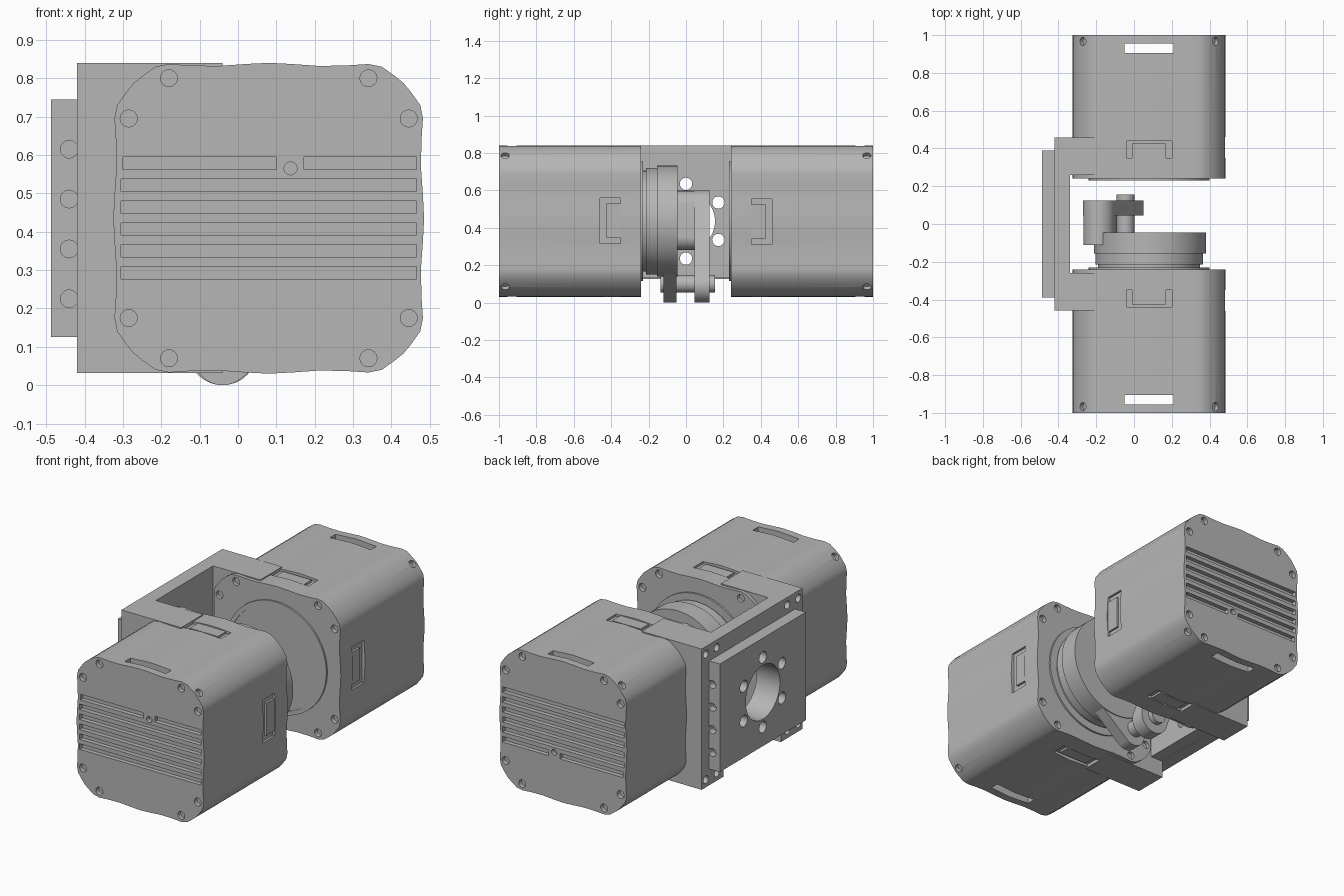
import bpy, bmesh, math
from mathutils import Vector, Matrix

cube = bpy.data.objects.get("Cube")
if cube:
    bpy.data.objects.remove(cube)

grey = bpy.data.materials.new("machined grey")
grey.use_nodes = True
tone = (0.47, 0.47, 0.47, 1)
grey.diffuse_color = tone
grey.node_tree.nodes["Principled BSDF"].inputs["Base Color"].default_value = tone

CX, CZ = 0.08, 0.435      # motor axis
X, Y, Z = Vector((1, 0, 0)), Vector((0, 1, 0)), Vector((0, 0, 1))


def box(bm, x0, x1, y0, y1, z0, z1):
    size = Matrix.Diagonal((x1 - x0, y1 - y0, z1 - z0, 1))
    mid = Matrix.Translation(((x0 + x1) / 2, (y0 + y1) / 2, (z0 + z1) / 2))
    bmesh.ops.create_cube(bm, size=1, matrix=mid @ size)


def cyl(bm, centre, axis, r, length, n=24):
    turn = Z.rotation_difference(Vector(axis)).to_matrix().to_4x4()
    bmesh.ops.create_cone(bm, cap_ends=True, segments=n, radius1=r, radius2=r,
                          depth=length, matrix=Matrix.Translation(centre) @ turn)


def hull(bm, ends, y0, y1, n=48):
    """Plate wrapped around two round ends given as (x, z, radius)."""
    verts = [bm.verts.new((x + r * math.cos(a), y, z + r * math.sin(a)))
             for x, z, r in ends for y in (y0, y1)
             for a in (math.tau * i / n for i in range(n))]
    out = bmesh.ops.convex_hull(bm, input=verts)
    bmesh.ops.delete(bm, geom=[v for v in bm.verts if not v.link_faces], context='VERTS')
    bmesh.ops.dissolve_limit(bm, angle_limit=0.01, verts=bm.verts, edges=bm.edges)


def make(name, bm, cutter=None):
    bmesh.ops.recalc_face_normals(bm, faces=bm.faces)
    mesh = bpy.data.meshes.new(name)
    bm.to_mesh(mesh)
    bm.free()
    ob = bpy.data.objects.new(name, mesh)
    bpy.context.collection.objects.link(ob)
    if cutter:
        tool = make(name + "_cutter", cutter)
        tool.hide_render = True
        mod = ob.modifiers.new("cut", 'BOOLEAN')
        mod.object, mod.operation, mod.solver = tool, 'DIFFERENCE', 'EXACT'
        graph = bpy.context.evaluated_depsgraph_get()
        ob.data = bpy.data.meshes.new_from_object(ob.evaluated_get(graph))
        ob.modifiers.clear()
        bpy.data.objects.remove(tool)
    ob.data.materials.clear()
    ob.data.materials.append(grey)
    bpy.ops.object.select_all(action='DESELECT')
    ob.select_set(True)
    bpy.context.view_layer.objects.active = ob
    bpy.ops.object.shade_smooth_by_angle(angle=math.radians(30))
    return ob


def corners():
    return [(i, k) for i in (-1, 1) for k in (-1, 1)]


# Motor housing: softly waved square section, extruded along y
eighth = [(0, .405), (.06, .402), (.13, .397), (.2, .398), (.26, .402),
          (.295, .395), (.33, .37)]
quarter = eighth + [(.352, .352)] + [(b, a) for a, b in reversed(eighth)]
outline = []
for q in range(4):
    c, s = round(math.cos(q * math.pi / 2)), round(math.sin(q * math.pi / 2))
    outline += [(a * c + b * s, b * c - a * s) for a, b in quarter[:-1]]
body = bmesh.new()
face = body.faces.new([body.verts.new((CX + a, -1, CZ + b)) for a, b in outline])
ext = bmesh.ops.extrude_face_region(body, geom=[face])
bmesh.ops.translate(body, vec=(0, .76, 0),
                    verts=[g for g in ext["geom"] if isinstance(g, bmesh.types.BMVert)])

cuts = bmesh.new()
# Cooling grooves, the top one split by a small round hole
for i in range(6):
    z = .578 - i * .057
    for x0, x1 in ([(-.3, .1), (.172, .465)] if i == 0 else [(-.305, .465)]):
        box(cuts, x0, x1, -1.05, -.975, z - .016, z + .016)
cyl(cuts, (.137, -1, .565), Y, .017, .05)
# Screw holes on both end faces and across the corner edges
for i, k in corners():
    for a, b in ((.26, .365), (.365, .26)):
        for y in (-1, -.24):
            cyl(cuts, (CX + i * a, y, CZ + k * b), Y, .022, .05)
    cyl(cuts, (CX + i * .352, -.967, CZ + k * .352), (i, 0, k), .022, .05)
# Through window behind the end cap, and clip pockets
box(cuts, -.05, .21, -.955, -.905, -.1, 1)
for k in (-1, 1):
    z = CZ + k * .42
    box(cuts, -.04, .2, -.44, -.35, z - .035, z + .035)
box(cuts, CX + .385, CX + .455, -.46, -.35, .315, .56)
front_motor = make("front_motor", body, cuts)

# Round flange with a rim groove and four screw holes
bm, cuts = bmesh.new(), bmesh.new()
cyl(bm, (CX, -.24, CZ), Y, .32, .02, 64)
cyl(cuts, (CX, -.225, CZ), Y, .295, .02, 64)
for i, k in corners():
    cyl(cuts, (CX + i * .14, -.242, CZ + k * .14), Y, .022, .01)
front_flange = make("front_flange", bm, cuts)

# Raised clip in each pocket
bm = bmesh.new()
for k in (-1, 1):
    z = CZ + k * .385
    box(bm, -.01, .17, -.425, -.35, z - .012, z + .012)
box(bm, CX + .37, CX + .397, -.425, -.35, .345, .53)
front_clips = make("front_clips", bm)

# Rear motor is the front one turned half way round the x axis
for ob in (front_motor, front_flange, front_clips):
    twin = bpy.data.objects.new(ob.name.replace("front", "rear"), ob.data.copy())
    bpy.context.collection.objects.link(twin)
    twin.matrix_world = Matrix.Translation((0, 0, 2 * CZ)) @ Matrix.Rotation(math.pi, 4, 'X')

# Bracket arms holding the motors
for name, s in (("front_arm", -1), ("rear_arm", 1)):
    bm, cuts = bmesh.new(), bmesh.new()
    y0, y1 = sorted((s * .26, s * .458))
    box(bm, -.42, -.04, y0, y1, .031, .839)
    for y in (.42, .32):
        for z in (.075, .795):
            cyl(cuts, (-.42, s * y, z), X, .022, .06)
    make(name, bm, cuts)


def bolt_pattern(bm):
    cyl(bm, (-.41, 0, CZ), X, .155, .3, 48)
    for i in range(6):
        a = math.radians(30 + 60 * i)
        cyl(bm, (-.41, .2 * math.cos(a), CZ + .2 * math.sin(a)), X, .033, .3)


# Web joining the arms
bm, cuts = bmesh.new(), bmesh.new()
box(bm, -.42, -.34, -.26, .26, .13, .839)
bolt_pattern(cuts)
make("bracket_web", bm, cuts)

# Mounting plate with a hole row on each edge
bm, cuts = bmesh.new(), bmesh.new()
box(bm, -.488, -.415, -.39, .39, .125, .745)
bolt_pattern(cuts)
for s in (-1, 1):
    for i in range(4):
        cyl(cuts, (-.44, s * .39, .225 + i * .13), Y, .023, .08)
make("mounting_plate", bm, cuts)

# Output hub, stepped
bm = bmesh.new()
cyl(bm, (CX, -.225, CZ), Y, .27, .04, 64)
make("hub_neck", bm)
bm = bmesh.new()
cyl(bm, (CX, -.18, CZ), Y, .285, .07, 64)
make("output_hub", bm)
bm = bmesh.new()
cyl(bm, (CX + .005, -.1, CZ), Y, .297, .11, 64)
make("crank_disc", bm)

# Drop-shaped crank lobe
bm = bmesh.new()
hull(bm, [(CX, CZ, .28), (-.04, .075, .075)], -.12, -.05)
make("crank_lobe", bm)

# Crank pin with its head
bm = bmesh.new()
cyl(bm, (-.045, .01, .1), Y, .047, .29)
make("crank_pin", bm)

# Link rod and its upper boss
bm = bmesh.new()
hull(bm, [(-.04, .09, .09), (-.185, .515, .085)], .045, .125)
make("link_rod", bm)
bm = bmesh.new()
hull(bm, [(-.16, .35, .07), (-.185, .515, .083)], -.11, .045)
make("link_boss", bm)
